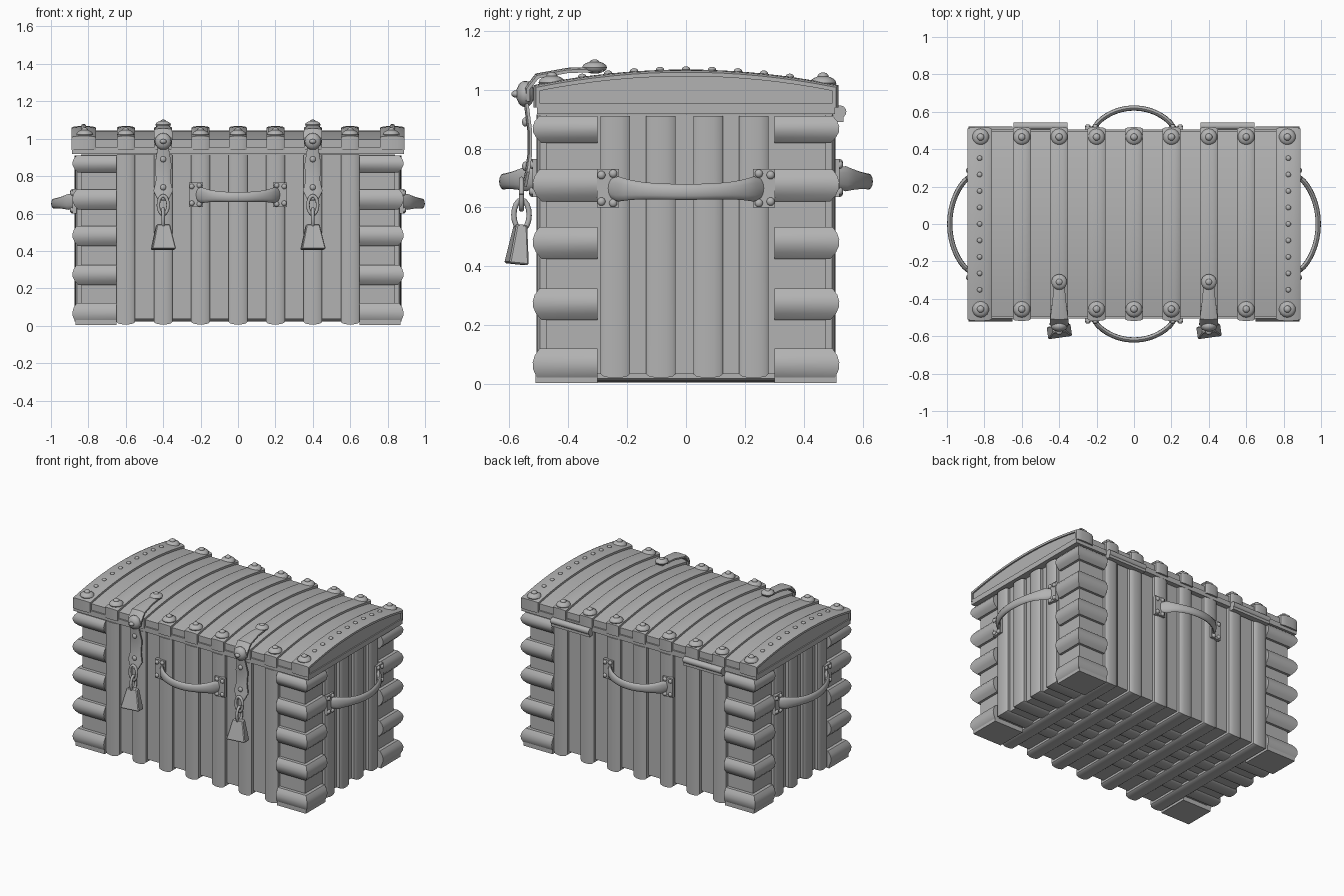
import bpy, bmesh, math
from mathutils import Matrix, Vector

if "Cube" in bpy.data.objects:
    bpy.data.objects.remove(bpy.data.objects["Cube"])

mat = bpy.data.materials.new("plain grey")
mat.use_nodes = True
GREY = (0.45, 0.45, 0.45, 1)
mat.diffuse_color = GREY
mat.node_tree.nodes["Principled BSDF"].inputs["Base Color"].default_value = GREY

X, Y, Z = Vector((1, 0, 0)), Vector((0, 1, 0)), Vector((0, 0, 1))
PLANK = [(-1, 0), (-1, .6), (-.8, .85), (-.4, .97), (0, 1), (.4, .97), (.8, .85), (1, .6), (1, 0)]
PILLOW = [(-1, 0), (-1, .35), (-.6, .75), (-.2, .97), (.2, 1), (.6, .85), (1, .5), (1, 0)]
OVAL = [(math.cos(a * math.pi / 6), math.sin(a * math.pi / 6)) for a in range(12)]


def finish(bm, name, angle=35):
    bmesh.ops.recalc_face_normals(bm, faces=bm.faces)
    mesh = bpy.data.meshes.new(name)
    bm.to_mesh(mesh)
    bm.free()
    mesh.materials.append(mat)
    ob = bpy.data.objects.new(name, mesh)
    bpy.context.collection.objects.link(ob)
    bpy.ops.object.select_all(action='DESELECT')
    ob.select_set(True)
    bpy.context.view_layer.objects.active = ob
    bpy.ops.object.shade_smooth_by_angle(angle=math.radians(angle))


def sweep(bm, path, across, half, thick, section):
    """Sweep a cross-section along a path with mitred corners."""
    pts = [Vector(p) for p in path]
    normals = [(b - a).cross(across).normalized() for a, b in zip(pts, pts[1:])]
    halves = half if isinstance(half, list) else [half] * len(pts)
    rings = []
    for i, p in enumerate(pts):
        n0, n1 = normals[max(i - 1, 0)], normals[min(i, len(normals) - 1)]
        n = (n0 + n1) / (1 + n0.dot(n1))
        rings.append([bm.verts.new(p + across * u * halves[i] + n * v * thick) for u, v in section])
    count = len(section)
    for a, b in zip(rings, rings[1:]):
        for j in range(count):
            k = (j + 1) % count
            bm.faces.new((a[j], a[k], b[k], b[j]))
    bm.faces.new(rings[0])
    bm.faces.new(rings[-1])


def box(bm, centre, size, turn=Matrix()):
    bmesh.ops.create_cube(bm, size=1, matrix=turn @ Matrix.Translation(centre) @ Matrix.Diagonal((*size, 1)))


def dome(bm, centre, r, flat=(1, 1, .7), turn=Matrix()):
    bmesh.ops.create_uvsphere(bm, u_segments=14, v_segments=8, radius=r,
                              matrix=turn @ Matrix.Translation(centre) @ Matrix.Diagonal((*flat, 1)))


def arch(y):
    return 1.045 - .05 * (y / .5) ** 2


# Body box and corner feet
bm = bmesh.new()
box(bm, (0, 0, .475), (1.68, .95, .88))
finish(bm, "chest_body")
bm = bmesh.new()
for sx in (-1, 1):
    for sy in (-1, 1):
        box(bm, (sx * .76, sy * .405, .024), (.22, .21, .04))
finish(bm, "corner_feet")

# Planks running down the front, under the floor and up the back
SLATS = [i * .2 for i in range(-3, 4)]
bm = bmesh.new()
for x in SLATS:
    sweep(bm, [(x, -.475, .915), (x, -.475, .04), (x, .475, .04), (x, .475, .915)], X, .05, .033, PLANK)
finish(bm, "long_planks")

# Planks running down both ends and under the floor
bm = bmesh.new()
for y in (-.24, -.085, .075, .23):
    sweep(bm, [(.84, y, .91), (.84, y, .055), (-.84, y, .055), (-.84, y, .91)], Y, .05, .033, PLANK)
finish(bm, "end_planks")

# Corner brackets wrapped around the four upright edges
bm = bmesh.new()
for sx in (-1, 1):
    for sy in (-1, 1):
        for z, h in ((.063, .058), (.272, .053), (.48, .054), (.675, .054), (.865, .046)):
            path = [(sx * .65, sy * .475, z), (sx * .84, sy * .475, z), (sx * .84, sy * .30, z)]
            sweep(bm, path[::-1] if sx * sy > 0 else path, Z, h, .045, PILLOW)
finish(bm, "corner_brackets")

# Arched lid with rim
steps = [.495 - .99 * i / 16 for i in range(17)]
bm = bmesh.new()
lid = [bm.verts.new((-.88, y, z)) for y, z in
       [(.495, .92)] + [(y, arch(y)) for y in steps] + [(-.495, .92)]]
face = bm.faces.new(lid)
moved = bmesh.ops.extrude_face_region(bm, geom=[face])["geom"]
bmesh.ops.translate(bm, vec=(1.76, 0, 0), verts=[v for v in moved if isinstance(v, bmesh.types.BMVert)])
box(bm, (0, 0, .935), (1.775, 1.01, .035))
finish(bm, "lid")

# Straps over the lid, with broader bands and tabs at the edges
bm = bmesh.new()
for x in SLATS + [-.825, .825]:
    path = [(x, .495, .94)] + [(x, y, arch(y)) for y in steps] + [(x, -.495, .94)]
    sweep(bm, path, X, .065 if abs(x) > .7 else .048, .023, PLANK)
finish(bm, "lid_straps")

# Nuts on the strap ends
bm = bmesh.new()
for x in SLATS + [-.82, .82]:
    for y in (-.455, .465):
        if abs(abs(x) - .4) < .01 and y < 0:
            continue
        dome(bm, (x, y, arch(y) + .02), .045, (1, 1, .55))
        dome(bm, (x, y, arch(y) + .043), .019)
finish(bm, "lid_nuts")

# Small studs along the end bands
bm = bmesh.new()
for x in (-.825, .825):
    for i in range(-4, 5):
        dome(bm, (x, i * .088, arch(i * .088) + .024), .014)
finish(bm, "band_studs")

# Hinges on the back
bm = bmesh.new()
for x in (-.5, .5):
    box(bm, (x, .515, .915), (.29, .04, .05))
    bmesh.ops.create_cone(bm, cap_ends=True, segments=14, radius1=.021, radius2=.021, depth=.29,
                          matrix=Matrix.Translation((x, .523, .925)) @ Matrix.Rotation(math.pi / 2, 4, 'Y'))
finish(bm, "hinges")

# Hasps with chain links and hanging padlocks
for side, x in (("right", -.4), ("left", .4)):
    bm = bmesh.new()
    sweep(bm, [(x, -.28, 1.06), (x, -.40, 1.056), (x, -.50, 1.038), (x, -.53, 1.0), (x, -.53, .96)],
          X, [.025, .035, .048, .05, .04], .018, PLANK)
    dome(bm, (x, -.31, 1.075), .042, (1, 1, .5))
    dome(bm, (x, -.31, 1.09), .018)
    dome(bm, (x, -.545, .985), .045, (1, .7, 1))
    dome(bm, (x, -.575, .985), .018)
    sweep(bm, [(x, -.535, .96), (x, -.522, .86), (x, -.522, .78), (x, -.53, .72), (x, -.54, .67)],
          X, [.028, .045, .038, .052, .028], .016, PLANK)
    for z in (.89, .74):
        dome(bm, (x, -.545, z), .016, (1, .7, 1))
    finish(bm, side + "_hasp")

    bm = bmesh.new()
    for z, turn in ((.645, 0), (.575, 1)):
        ring = [(x + (.026 * math.cos(a) if not turn else 0),
                 -.558 + (.026 * math.cos(a) if turn else 0), z + .05 * math.sin(a))
                for a in [i * math.tau / 16 for i in range(17)]]
        sweep(bm, ring, X if turn else Y, .009, .009, OVAL)
    finish(bm, side + "_chain")

    bm = bmesh.new()
    place = Matrix.Translation((x, -.568, .475)) @ Matrix.Rotation(math.radians(8), 4, 'Z') @ \
        Matrix.Rotation(math.radians(-6), 4, 'X') @ Matrix.Diagonal((1, .52, 1, 1)) @ \
        Matrix.Rotation(math.pi / 4, 4, 'Z')
    bmesh.ops.create_cone(bm, cap_ends=True, segments=4, radius1=.092, radius2=.05, depth=.135, matrix=place)
    bmesh.ops.bevel(bm, geom=bm.edges[:], offset=.005, segments=1, affect='EDGES')
    finish(bm, side + "_padlock")

# Bowed carrying handles with mounting plates and rivets
for side, quarter, base, reach, span, z in (("front", 0, .51, .62, .215, .70), ("left", 1, .875, .985, .255, .665),
                                            ("back", 2, .51, .62, .215, .70), ("right", 3, .875, .985, .255, .665)):
    turn = Matrix.Rotation(quarter * math.pi / 2, 4, 'Z')
    bm = bmesh.new()
    path, halves = [], []
    for i in range(-10, 11):
        t = i / 10
        path.append(turn @ Vector((t * span, -base - (reach - base) * (1 - t * t) ** .75, z - .012 * (1 - t * t))))
        halves.append(.027 + .024 * t ** 4 if abs(t) < .95 else .034)
    sweep(bm, path, Z, halves, .014, OVAL)
    finish(bm, side + "_handle", 50)

    bm = bmesh.new()
    for s in (-1, 1):
        box(bm, (s * (span + .01), -base, z), (.075, .022, .13), turn)
        for dx, dz in ((.022, .045), (.022, -.045), (-.018, .05), (-.018, -.05)):
            dome(bm, (s * (span + .01 + dx), -base - .012, z + dz), .014, (1, .8, 1), turn)
    finish(bm, side + "_handle_plates")
